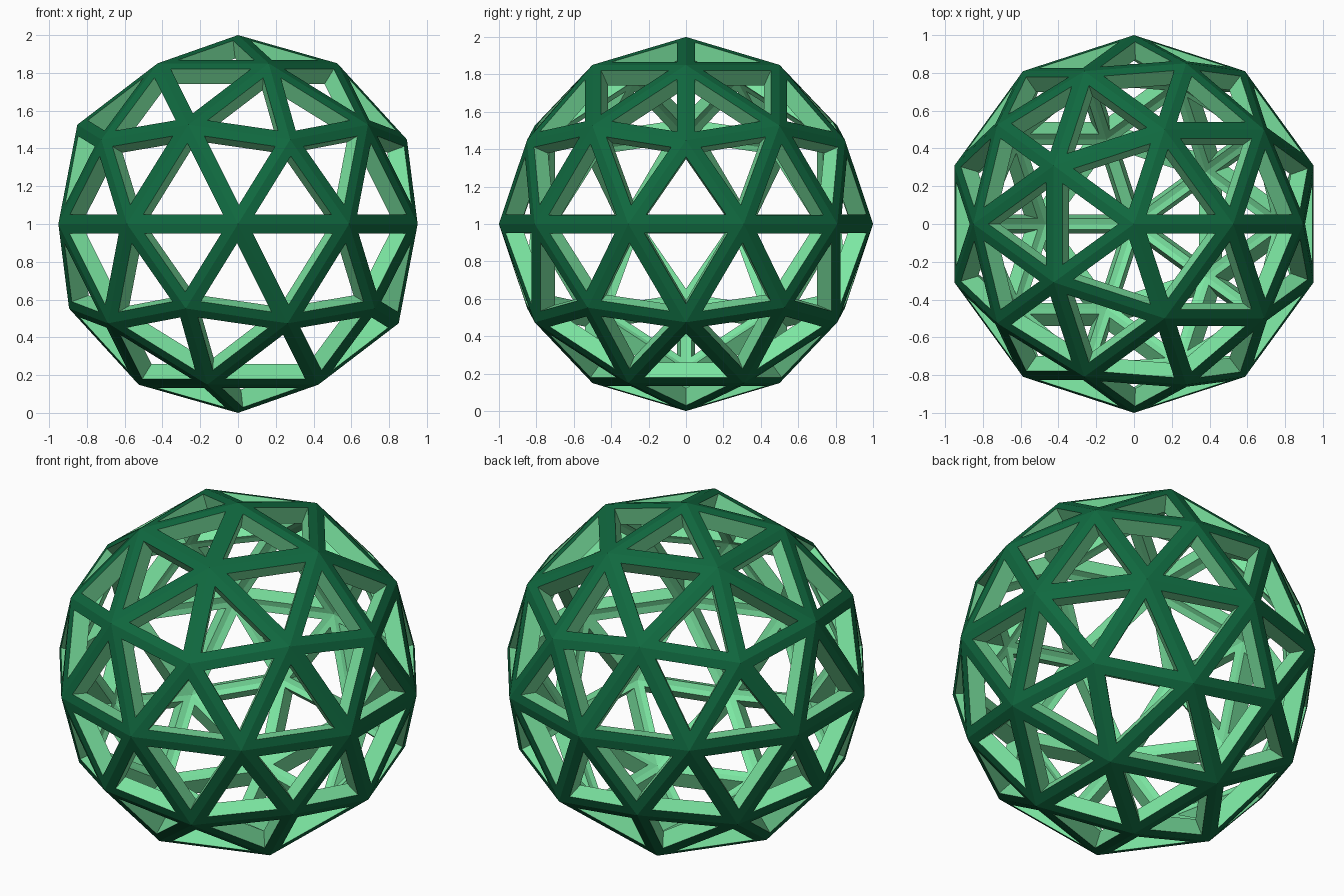
import bpy, bmesh

if "Cube" in bpy.data.objects:
    bpy.data.objects.remove(bpy.data.objects["Cube"])

STRUT_HALF_WIDTH = 0.05
STRUT_DEPTH = 0.1


def make_material(name, color):
    mat = bpy.data.materials.new(name)
    mat.diffuse_color = (*color, 1)
    mat.use_nodes = True
    mat.node_tree.nodes["Principled BSDF"].inputs["Base Color"].default_value = mat.diffuse_color
    return mat


# Geodesic sphere with every triangle opened up into a window
bm = bmesh.new()
bmesh.ops.create_icosphere(bm, subdivisions=2, radius=1.0)
windows = bm.faces[:]
bmesh.ops.inset_individual(bm, faces=windows, thickness=STRUT_HALF_WIDTH,
                           depth=0, use_even_offset=True)
bmesh.ops.delete(bm, geom=windows, context='FACES')
bmesh.ops.translate(bm, verts=bm.verts[:], vec=(0, 0, 1))
bmesh.ops.recalc_face_normals(bm, faces=bm.faces[:])
# Outer faces must point away from the centre
f = next(iter(bm.faces))
c = f.calc_center_median()
c.z -= 1
if f.normal.dot(c) < 0:
    bmesh.ops.reverse_faces(bm, faces=bm.faces[:])

mesh = bpy.data.meshes.new("geodesic_lattice")
bm.to_mesh(mesh)
bm.free()
lattice = bpy.data.objects.new("geodesic_lattice", mesh)
bpy.context.collection.objects.link(lattice)

# Dark outside, light inside and window walls
mesh.materials.append(make_material("dark_green", (0.005, 0.14, 0.05)))
mesh.materials.append(make_material("light_green", (0.2, 0.79, 0.36)))

# Strut depth, growing inward
solid = lattice.modifiers.new("strut_depth", 'SOLIDIFY')
solid.thickness = STRUT_DEPTH
solid.offset = -1
solid.use_even_offset = True
solid.material_offset = 1
solid.material_offset_rim = 1
